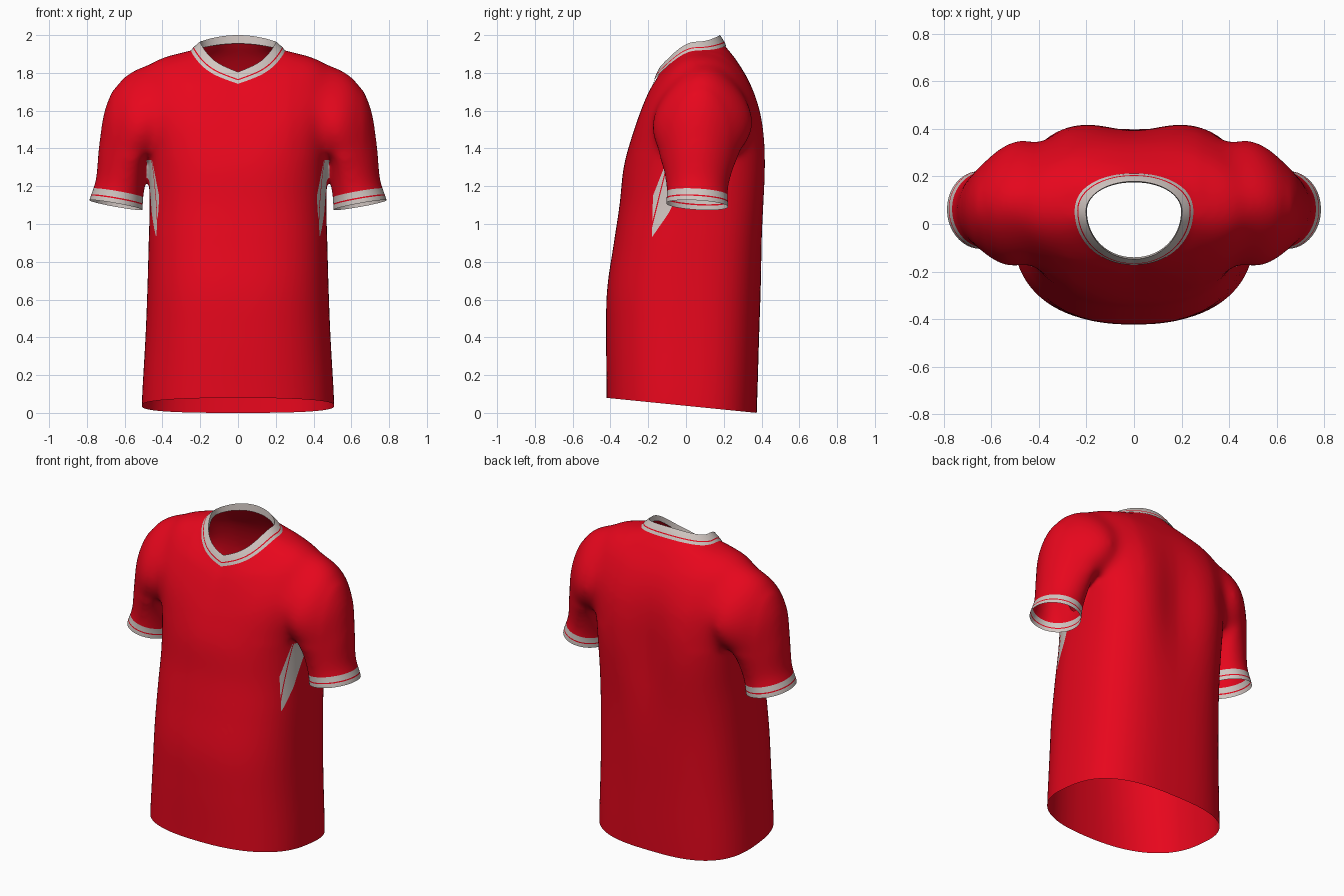
import bpy, bmesh, math
from mathutils import Vector

if "Cube" in bpy.data.objects:
    bpy.data.objects.remove(bpy.data.objects["Cube"])


def material(name, color):
    m = bpy.data.materials.new(name)
    m.use_nodes = True
    m.diffuse_color = (*color, 1)
    m.node_tree.nodes["Principled BSDF"].inputs["Base Color"].default_value = (*color, 1)
    return m


RED = material("red fabric", (0.8, 0.002, 0.012))
GREY = material("pale grey trim", (0.64, 0.57, 0.54))
SEGMENTS = 96


def spline(rows, steps):
    """Smoothly interpolate between rows of section parameters."""
    out = []
    for i in range(len(rows) - 1):
        a, b, c, d = (rows[min(max(i + k, 0), len(rows) - 1)] for k in (-1, 0, 1, 2))
        for s in range(steps):
            t = s / steps
            out.append([q + t * (r - p) / 2 + t * t * (p - 2.5 * q + 2 * r - d_ / 2)
                        + t ** 3 * (1.5 * (q - r) + (d_ - p) / 2)
                        for p, q, r, d_ in zip(a, b, c, d)])
    return out + [list(rows[-1])]


def body_ring(width, front, back, mid, z_front, z_side, z_back):
    """Rounded torso section; the front dips in a V and the sides may rise."""
    n_front = 2 + 0.4 * min(1, max(0, (1.95 - z_side) * 3))
    n_back = 2 * n_front - 2
    n_front += 0.5 * math.exp(-((z_side - 1.6) / 0.2) ** 2)
    pts = []
    for i in range(SEGMENTS):
        a = math.tau * i / SEGMENTS
        c, s = math.cos(a), math.sin(a)
        n = n_front if s < 0 else n_back
        u = abs(c) ** (2 / n)
        v = abs(s) ** (2 / n)
        x = math.copysign(width * u, c)
        if s < 0:
            y = mid + (front - mid) * v
            z = z_front + (z_side - z_front) * (u + u ** 4) / 2
        else:
            y = mid + (back - mid) * v
            z = z_back + (z_side - z_back) * u * u
            # hollow along the spine between the shoulder blades
            bump = math.exp(-((z - 1.3) / 0.35) ** 2)
            y += bump * v * (0.025 - 0.05 * math.exp(-(x / 0.17) ** 2))
        pts.append(Vector((x, y, z)))
    return pts


def sleeve_ring(side, tx, tz, bx, bz, front, back):
    """Egg-shaped section, narrower at the shoulder top than underarm."""
    top, low = Vector((tx, 0, tz)), Vector((bx, 0, bz))
    taper = 0.5 * max(0, tz - 1.13)
    pts = []
    for i in range(SEGMENTS):
        a = math.tau * i / SEGMENTS
        p = (top + low) / 2 + (top - low) / 2 * math.cos(a)
        p.y = (front + back) / 2 + (back - front) / 2 * math.sin(a) * (1 - taper * math.cos(a))
        p.x *= side
        pts.append(p)
    return pts


def loft(bm, rings, capped=True):
    rows = [[bm.verts.new(p) for p in ring] for ring in rings]
    bands = []
    for a, b in zip(rows, rows[1:]):
        bands.append([bm.faces.new((a[i - 1], a[i], b[i], b[i - 1])) for i in range(len(a))])
    if capped:
        for row in (rows[0], rows[-1]):
            hub = bm.verts.new(sum((v.co for v in row), Vector()) / len(row))
            for i in range(len(row)):
                bm.faces.new((row[i - 1], row[i], hub))
    return bands


def make_object(bm, name):
    mesh = bpy.data.meshes.new(name)
    bm.to_mesh(mesh)
    bm.free()
    ob = bpy.data.objects.new(name, mesh)
    bpy.context.collection.objects.link(ob)
    bpy.ops.object.select_all(action='DESELECT')
    ob.select_set(True)
    bpy.context.view_layer.objects.active = ob
    mesh.materials.append(RED)
    mesh.materials.append(GREY)
    return ob


# Torso: level sections (z, width, front, back, middle), then sloping shoulder sections
level = [(-0.12, 0.515, -0.42, 0.37, -0.02), (0.1, 0.507, -0.42, 0.378, -0.02),
         (0.4, 0.49, -0.423, 0.387, -0.01), (0.65, 0.48, -0.418, 0.396, 0),
         (0.9, 0.473, -0.382, 0.405, 0.01), (1.1, 0.468, -0.352, 0.413, 0.03),
         (1.3, 0.474, -0.33, 0.418, 0.05)]
sections = [(w, f, b, m, z, z, z) for z, w, f, b, m in level]
sections += [(0.49, -0.287, 0.412, 0.06, 1.46, 1.5, 1.47),
             (0.5, -0.237, 0.387, 0.07, 1.6, 1.7, 1.62),
             (0.46, -0.202, 0.34, 0.07, 1.68, 1.85, 1.75),
             (0.35, -0.182, 0.27, 0.065, 1.715, 1.9, 1.865),
             (0.243, -0.163, 0.206, 0.06, 1.745, 1.92, 1.945),
             (0.207, -0.146, 0.182, 0.055, 1.785, 1.95, 1.98)]
bm = bmesh.new()
loft(bm, [body_ring(*r) for r in spline(sections, 6)])

# Sleeves: top point x z, underarm point x z, front y, back y
sleeve = [(0.36, 1.85, 0.34, 1.48, -0.1, 0.28), (0.5, 1.84, 0.42, 1.39, -0.155, 0.345),
          (0.62, 1.77, 0.465, 1.34, -0.175, 0.335), (0.7, 1.62, 0.485, 1.3, -0.155, 0.295),
          (0.735, 1.42, 0.494, 1.22, -0.12, 0.25), (0.752, 1.24, 0.502, 1.14, -0.102, 0.222),
          (0.787, 1.13, 0.505, 1.08, -0.107, 0.224), (0.802, 1.06, 0.51, 1.01, -0.107, 0.224)]
for side in (-1, 1):
    loft(bm, [sleeve_ring(side, *r) for r in spline(sleeve, 6)])
bmesh.ops.recalc_face_normals(bm, faces=bm.faces)
shirt = make_object(bm, "shirt_body")

# Fuse torso and sleeves into one cloth skin, softest around the armholes
mod = shirt.modifiers.new("fuse", 'REMESH')
mod.mode = 'VOXEL'
mod.voxel_size = 0.012
bpy.ops.object.modifier_apply(modifier=mod.name)
bm = bmesh.new()
bm.from_mesh(shirt.data)
armholes = [v for v in bm.verts if 0.28 < abs(v.co.x) < 0.66 and v.co.z > 1.36]
for verts, rounds in ((armholes, 70), (bm.verts, 10)):
    for _ in range(rounds):
        bmesh.ops.smooth_vert(bm, verts=verts, factor=0.5,
                              use_axis_x=True, use_axis_y=True, use_axis_z=True)


def cut(test, point, normal, remove=False):
    faces = [f for f in bm.faces if test(f.calc_center_median())]
    geom = set(faces)
    for f in faces:
        geom.update(f.edges)
        geom.update(f.verts)
    bmesh.ops.bisect_plane(bm, geom=list(geom), dist=1e-5, plane_co=point,
                           plane_no=normal, clear_outer=remove)


def in_neck(p):
    depth = 0.213 if p.y < 0.058 else 0.135
    return p.z > 1.7 and math.hypot(p.x / 0.222, (p.y - 0.058) / depth) < 1


# Open the hem and neck
cut(lambda p: p.z < 0.3, (0, 0.375, 0), (0, -0.1, -1), True)
bmesh.ops.delete(bm, geom=[f for f in bm.faces if in_neck(f.calc_center_median())],
                 context='FACES')
for f in bm.faces:
    f.material_index = 0

# Cuffs: open the ends and mark trim bands
for side in (-1, 1):
    def on_cuff(p):
        return p.x * side > 0.487 and 0.9 < p.z < 1.32
    edge = Vector((0.645 * side, 0.06, 1.1))
    axis = Vector((0.18 * side, -0.06, -1)).normalized()
    cut(on_cuff, edge, axis, True)
    for d in (0.024, 0.031, 0.065):
        cut(on_cuff, edge - axis * d, axis)
    for f in bm.faces:
        p = f.calc_center_median()
        if on_cuff(p):
            d = (edge - p).dot(axis)
            f.material_index = int(d < 0.024 or 0.031 < d < 0.065)

# Underarm panels: pointed shape in side profile with a thin stripe
panel = [(-0.1, 1.34), (-0.175, 1.15), (-0.18, 0.93), (-0.09, 1.06), (0.05, 1.34)]
edges = []
for a, b in zip(panel, panel[1:] + panel[:1]):
    edges.append((Vector((0, *a)), Vector((0, b[1] - a[1], a[0] - b[0])).normalized()))
stripe = Vector((0, -0.15, 1.1)), Vector((0, -0.97, 0.24))


def on_flank(p):
    return 0.3 < abs(p.x) < 0.49 and -0.3 < p.y < 0.12 and 0.85 < p.z < 1.42


for point, normal in edges:
    cut(on_flank, point, normal)
for d in (0, 0.006):
    cut(on_flank, stripe[0] + stripe[1] * d, stripe[1])
for f in bm.faces:
    p = f.calc_center_median()
    if on_flank(p) and f.normal.x * p.x > 0:
        flat = Vector((0, p.y, p.z))
        inside = all((flat - q).dot(n) < 0 for q, n in edges)
        if inside and not 0 < (flat - stripe[0]).dot(stripe[1]) < 0.006:
            f.material_index = 1
bm.to_mesh(shirt.data)
bm.free()
bpy.ops.object.shade_smooth_by_angle(angle=math.radians(50))

# Collar: V-neck band with a thin stripe, turned in at the top
outer = (0.251, -0.172, 0.214, 0.06, 1.742, 1.917, 1.942)
inner = (0.202, -0.148, 0.18, 0.055, 1.805, 1.965, 2.0)
turned = (0.198, -0.14, 0.176, 0.055, 1.765, 1.93, 1.955)
rings = []
for t in (0, 0.3, 0.4, 0.75, 1):
    r = [a + (b - a) * t for a, b in zip(outer, inner)]
    bulge = 0.012 * t * (1 - t)
    rings.append(body_ring(r[0] + bulge, r[1] - bulge, r[2] + bulge, *r[3:]))
rings.append(body_ring(*turned))
bm = bmesh.new()
for k, band in enumerate(loft(bm, rings, capped=False)):
    for f in band:
        f.material_index = int(k != 1)
bmesh.ops.recalc_face_normals(bm, faces=bm.faces)
make_object(bm, "collar")
bpy.ops.object.shade_smooth_by_angle(angle=math.radians(50))
